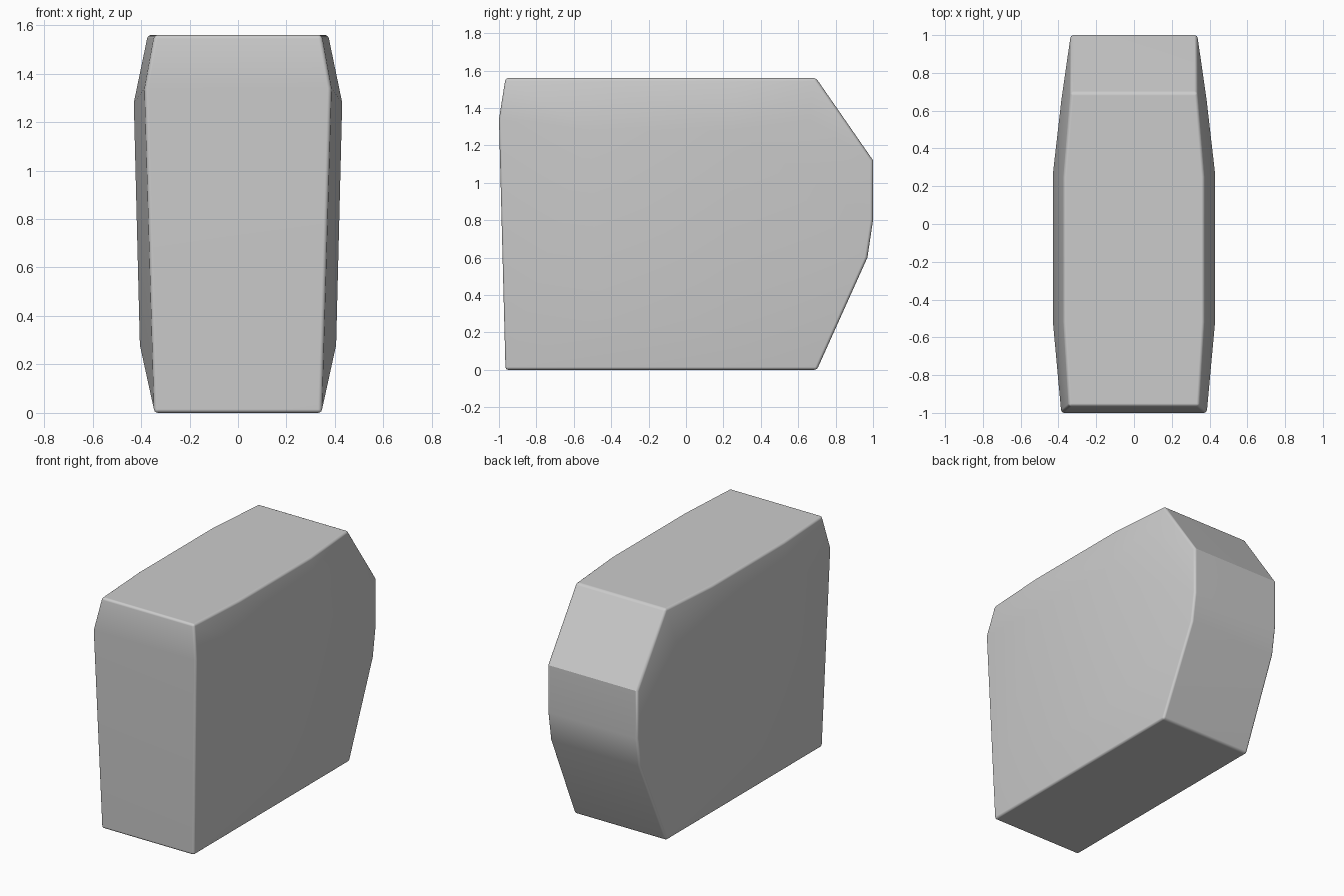
import bpy, bmesh, math

if "Cube" in bpy.data.objects:
    bpy.data.objects.remove(bpy.data.objects["Cube"])

# (half width, y, z) of the corner points on one side
outline = [(0.345, -0.965, 0), (0.345, 0.70, 0),
           (0.335, 0.97, 0.60), (0.335, 1.0, 0.80), (0.335, 1.0, 1.12),
           (0.335, 0.695, 1.56), (0.345, -0.965, 1.56), (0.385, -1.0, 1.34)]
top_bow = [(0.372, 0.25, 1.56), (0.372, -0.52, 1.56)]
panel = [(0.43, -0.51, 1.28), (0.43, 0.26, 1.28), (0.384, 0.66, 1.34),
         (0.405, 0.22, 0.28), (0.405, -0.47, 0.28)]

# Faceted body: hull around the mirrored corner points
bm = bmesh.new()
for x, y, z in outline + top_bow + panel:
    for s in (-1, 1):
        bm.verts.new((s * x, y, z))
res = bmesh.ops.convex_hull(bm, input=bm.verts[:])
bmesh.ops.delete(bm, geom=[v for v in bm.verts if not v.link_faces], context='VERTS')
bmesh.ops.dissolve_limit(bm, angle_limit=math.radians(0.5),
                         verts=bm.verts[:], edges=bm.edges[:])
bmesh.ops.recalc_face_normals(bm, faces=bm.faces[:])

# Small rounding on the hard rim edges
hard = [e for e in bm.edges if e.is_manifold and e.calc_face_angle() > math.radians(40)]
bmesh.ops.bevel(bm, geom=hard, offset=0.015, offset_type='OFFSET', segments=3,
                profile=0.5, affect='EDGES', clamp_overlap=True)

mesh = bpy.data.meshes.new("faceted_block")
bm.to_mesh(mesh)
bm.free()
block = bpy.data.objects.new("faceted_block", mesh)
bpy.context.collection.objects.link(block)
bpy.context.view_layer.objects.active = block
block.select_set(True)
bpy.ops.object.shade_smooth_by_angle(angle=math.radians(30))
mod = block.modifiers.new("even_shading", 'WEIGHTED_NORMAL')
mod.keep_sharp = True
